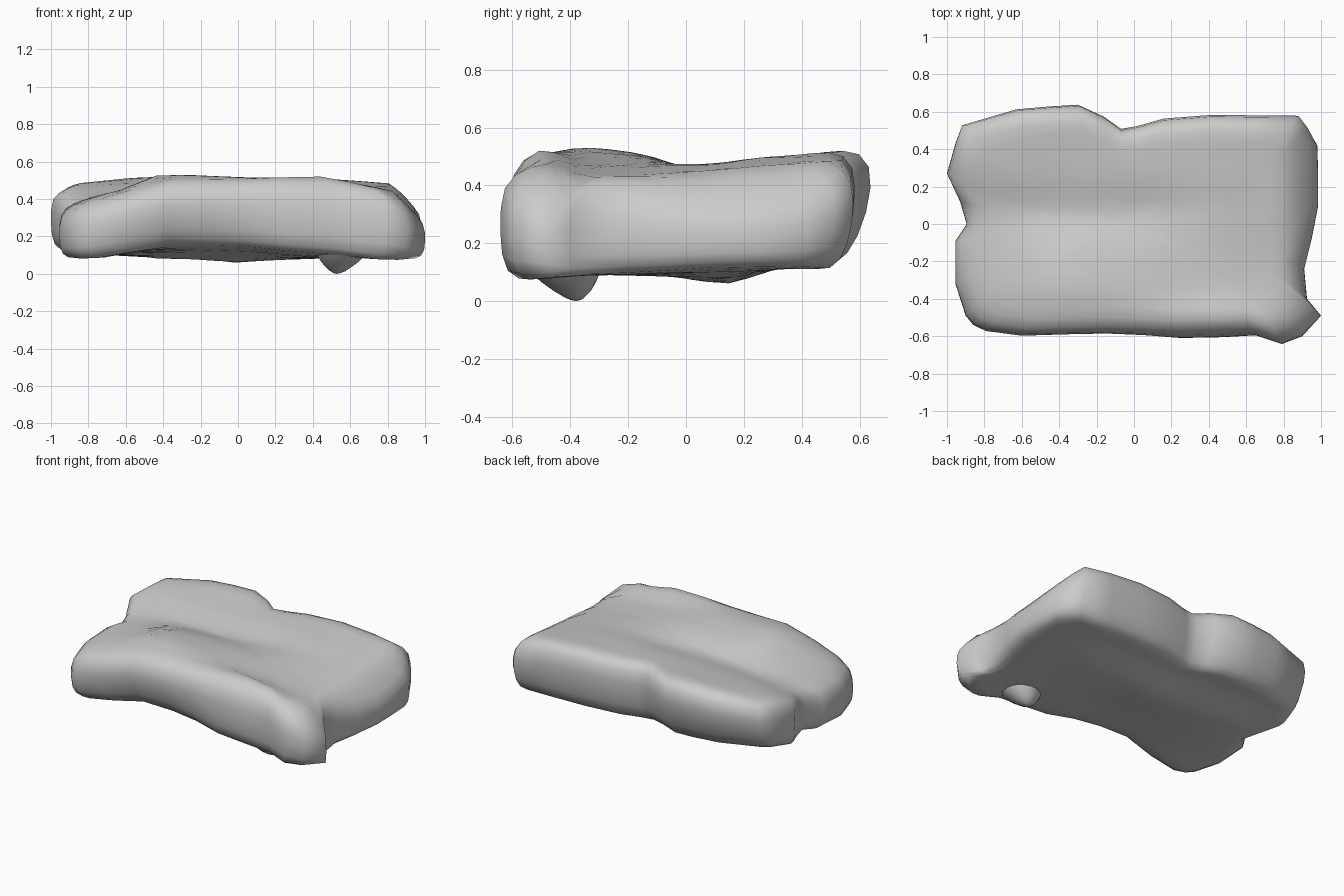
import bpy, bmesh
from math import exp
from mathutils import Vector

# Plan outline, counter-clockwise from the front-left corner
OUTLINE = [(-.9, -.49), (-.86, -.54), (-.79, -.575), (-.6, -.605), (-.38, -.6), (-.15, -.595),
           (.05, -.6), (.25, -.61), (.48, -.605), (.65, -.595), (.79, -.642), (.9, -.6),
           (1.0, -.49), (.925, -.4), (.91, -.24), (.95, -.08), (.985, .1), (.985, .26),
           (.98, .42), (.93, .52), (.88, .585), (.66, .587), (.42, .59), (.16, .57), (.02, .53),
           (-.07, .515), (-.16, .585), (-.3, .65), (-.46, .64), (-.63, .625), (-.92, .54),
           (-.955, .43), (-1.0, .27), (-.93, .12), (-.895, 0), (-.955, -.09), (-.955, -.32)]

# Coarse height grids: upper padding and underside
XS = [-1, -.7, -.4, 0, .4, .8, 1]
TOP_Y = [-.6, -.5, -.35, -.18, .06, .3, .6]
TOP = [[.29, .39, .48, .49, .50, .45, .30],
       [.31, .41, .51, .51, .53, .46, .30],
       [.33, .43, .535, .52, .475, .43, .30],
       [.34, .43, .515, .505, .47, .43, .30],
       [.36, .42, .445, .455, .475, .45, .30],
       [.46, .48, .49, .50, .50, .47, .32],
       [.49, .52, .53, .52, .525, .50, .38]]
LOW_Y = [-.6, -.3, .14, .36, .6]
LOW = [[.06, .08, .16, .15, .11, .07, .06],
       [.08, .10, .13, .12, .09, .09, .10],
       [.11, .10, .08, .06, .08, .10, .12],
       [.15, .15, .13, .12, .12, .11, .12],
       [.16, .14, .13, .13, .12, .11, .12]]


def locate(axis, v):
    v = min(max(v, axis[0]), axis[-1])
    i = 0
    while i < len(axis) - 2 and v > axis[i + 1]:
        i += 1
    t = (v - axis[i]) / (axis[i + 1] - axis[i])
    return i, t * t * (3 - 2 * t) * .5 + t * .5


def sample(ys, grid, x, y):
    i, u = locate(XS, x)
    j, v = locate(ys, y)
    a = grid[j][i] * (1 - u) + grid[j][i + 1] * u
    b = grid[j + 1][i] * (1 - u) + grid[j + 1][i + 1] * u
    return a * (1 - v) + b * v


# Rounded edge profile: (inset towards the middle, height fraction)
PROFILE = [(.97, 1), (.88, 1), (.78, 1), (.67, 1), (.56, 1), (.45, 1), (.35, 1), (.25, 1),
           (.16, .99), (.08, .95), (.025, .84), (.003, .66), (0, .45), (.01, .24), (.04, .09),
           (.1, .01), (.2, 0), (.32, 0), (.45, 0), (.58, 0), (.72, 0), (.86, 0), (.97, 0)]


def finish(name, bm):
    bmesh.ops.recalc_face_normals(bm, faces=bm.faces)
    for f in bm.faces:
        f.smooth = True
    me = bpy.data.meshes.new(name)
    bm.to_mesh(me)
    bm.free()
    ob = bpy.data.objects.new(name, me)
    bpy.context.collection.objects.link(ob)
    return ob


# Folded soft slab, lofted through rings from top centre to bottom centre
bm = bmesh.new()
rings = []
for inset, t in PROFILE:
    ring = []
    for px, py in OUTLINE:
        x = px * (1 - inset * (.5 + .5 * inset ** 2))
        y = py * (1 - inset)
        hi, lo = sample(TOP_Y, TOP, x, y), sample(LOW_Y, LOW, x, y)
        edge = max(0, 1 - inset / .4)
        # Back edge leans outwards at the top
        if py > .45:
            y -= (.09 if px < -.1 else .04) * (1 - t) ** 2 * edge
        # Front wall is undercut left of the middle
        if py < -.5:
            y += .07 * exp(-((px + .3) / .4) ** 4) * (1 - t) ** 2 * edge
        ring.append(bm.verts.new((x, y, lo + (hi - lo) * t)))
    rings.append(ring)
n = len(OUTLINE)
for a, b in zip(rings, rings[1:]):
    for k in range(n):
        bm.faces.new((a[k], a[(k + 1) % n], b[(k + 1) % n], b[k]))
for ring in (rings[0], rings[-1]):
    bm.faces.new(ring)
finish("folded_cushion", bm)

# Small lump hanging under the front-right edge
bm = bmesh.new()
bmesh.ops.create_icosphere(bm, subdivisions=3, radius=1)
for v in bm.verts:
    drop = max(0, -v.co.z)
    v.co = Vector((.56 + .15 * v.co.x * (1 - .45 * drop) - .03 * drop,
                   -.43 + .14 * v.co.y * (1 - .45 * drop) + .05 * drop,
                   .13 + .13 * v.co.z))
finish("under_lump", bm)
